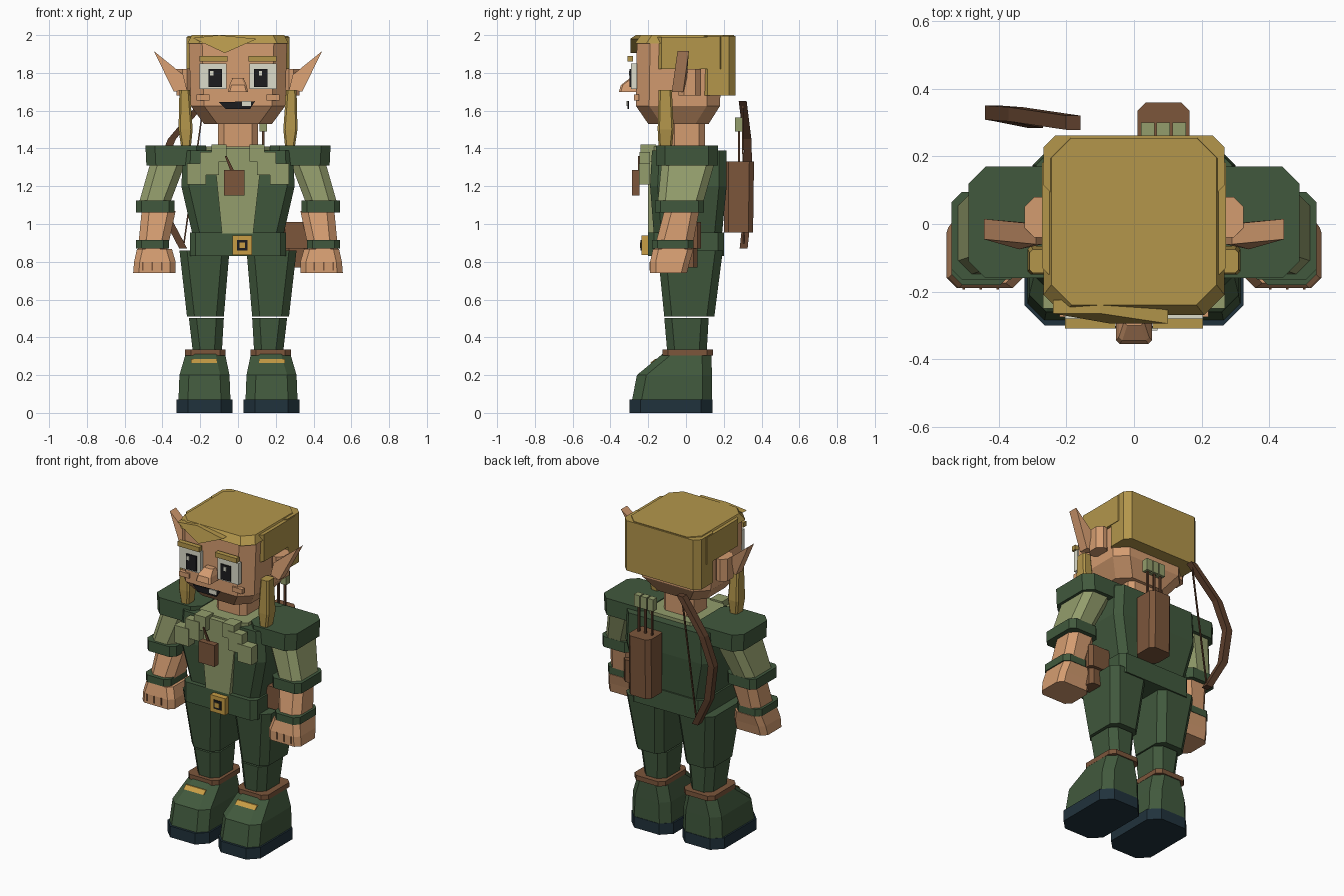
import bpy
import bmesh
from mathutils import Vector

default_cube = bpy.data.objects.get("Cube")
if default_cube:
    bpy.data.objects.remove(default_cube, do_unlink=True)


# Materials, one per flat colour
def make_material(name, hex_code):
    channels = [int(hex_code[i:i + 2], 16) / 255 for i in (0, 2, 4)]
    linear = [((c + 0.055) / 1.055) ** 2.4 for c in channels] + [1.0]
    material = bpy.data.materials.new(name)
    material.use_nodes = True
    material.diffuse_color = linear
    material.node_tree.nodes["Principled BSDF"].inputs["Base Color"].default_value = linear
    return material


dark_green = make_material("dark green cloth", "41593d")
light_green = make_material("light green cloth", "939d6c")
skin = make_material("skin", "d49c70")
hair = make_material("blond hair", "b3964b")
brown = make_material("brown leather", "7c563b")
wood = make_material("dark wood", "5d3f2c")
navy = make_material("navy sole", "20323c")
white = make_material("white", "dcdccb")
black = make_material("black", "1c1c1f")
gold = make_material("gold", "c89d45")


# Helpers: join closed rings of points into one solid
def solid(name, material, rings, side=1):
    mesh = bpy.data.meshes.new(name)
    bm = bmesh.new()
    loops = [[bm.verts.new((side * p[0], p[1], p[2])) for p in ring] for ring in rings]
    count = len(loops[0])
    for lower, upper in zip(loops, loops[1:]):
        for i in range(count):
            j = (i + 1) % count
            bm.faces.new((lower[i], lower[j], upper[j], upper[i]))
    bm.faces.new(loops[0][::-1])
    bm.faces.new(loops[-1])
    bmesh.ops.recalc_face_normals(bm, faces=bm.faces)
    bm.to_mesh(mesh)
    bm.free()
    mesh.materials.append(material)
    part = bpy.data.objects.new(name, mesh)
    bpy.context.collection.objects.link(part)
    return part


def section(z, x, y, cut):
    (x0, x1), (y0, y1) = x, y
    corners = [(x0 + cut, y0), (x1 - cut, y0), (x1, y0 + cut), (x1, y1 - cut),
               (x1 - cut, y1), (x0 + cut, y1), (x0, y1 - cut), (x0, y0 + cut)]
    return [(px, py, z) for px, py in corners]


def loft(name, material, *levels, cut=0.04, side=1):
    return solid(name, material, [section(z, x, y, cut) for z, x, y in levels], side)


def box(name, material, x, y, z, side=1):
    rings = [[(x[0], y[0], h), (x[1], y[0], h), (x[1], y[1], h), (x[0], y[1], h)] for h in z]
    return solid(name, material, rings, side)


def block(name, material, x, y, z, cut=0.03, side=1):
    return loft(name, material, (z[0], x, y), (z[1], x, y), cut=cut, side=side)


def plate(name, material, outline, y, side=1):
    return solid(name, material, [[(px, depth, pz) for px, pz in outline] for depth in y], side)


def rod(name, material, points, radius):
    rings = []
    for point in points:
        x, y, z = point
        rings.append([(x - radius, y - radius, z), (x + radius, y - radius, z),
                      (x + radius, y + radius, z), (x - radius, y + radius, z)])
    return solid(name, material, rings)


def span(half):
    return (-half, half)


# Parts that come in pairs
for label, side in (("left", 1), ("right", -1)):
    def paired(name):
        return label + "_" + name

    # Boot
    block(paired("sole"), navy, (0.03, 0.325), (-0.3, 0.14), (0, 0.07), cut=0.06, side=side)
    loft(paired("boot"), dark_green,
         (0.07, (0.04, 0.315), (-0.285, 0.137)),
         (0.2, (0.045, 0.31), (-0.26, 0.137)),
         (0.32, (0.07, 0.275), (-0.115, 0.135)), cut=0.05, side=side)
    block(paired("boot_trim"), brown, (0.065, 0.28), (-0.125, 0.142), (0.305, 0.335), side=side)
    stripe = [[(x, y, z) for x, y, z in ((0.11, -0.185 + d, 0.265), (0.25, -0.185 + d, 0.265),
               (0.25, -0.16 + d, 0.285), (0.11, -0.16 + d, 0.285))] for d in (-0.004, 0.004)]
    solid(paired("boot_stripe"), gold, stripe, side)

    # Leg
    loft(paired("shin"), dark_green, (0.33, (0.085, 0.24), (-0.1, 0.11)),
         (0.502, (0.075, 0.26), (-0.115, 0.12)), side=side)
    loft(paired("thigh"), dark_green, (0.51, (0.075, 0.27), (-0.115, 0.15)),
         (0.86, (0.045, 0.31), (-0.15, 0.195)), side=side)

    # Arm
    loft(paired("shoulder"), dark_green, (1.31, (0.17, 0.485), (-0.16, 0.17)),
         (1.415, (0.17, 0.49), (-0.16, 0.17)), cut=0.05, side=side)
    loft(paired("sleeve"), light_green, (1.11, (0.36, 0.525), (-0.15, 0.09)),
         (1.32, (0.28, 0.465), (-0.13, 0.15)), side=side)
    block(paired("sleeve_cuff"), dark_green, (0.335, 0.54), (-0.165, 0.095), (1.06, 1.125), side=side)
    loft(paired("forearm"), skin, (0.86, (0.375, 0.53), (-0.17, 0.03)),
         (1.07, (0.33, 0.51), (-0.115, 0.07)), side=side)
    block(paired("wristband"), dark_green, (0.365, 0.54), (-0.18, 0.04), (0.87, 0.915), side=side)
    loft(paired("hand"), skin, (0.74, (0.33, 0.555), (-0.19, 0.005)),
         (0.8, (0.33, 0.55), (-0.19, 0.02)),
         (0.868, (0.35, 0.535), (-0.175, 0.04)), cut=0.03, side=side)
    for step in range(3):
        x = 0.4 + step * 0.05
        box(paired("finger_gap"), brown, (x, x + 0.008), (-0.194, -0.188), (0.755, 0.8), side)

    # Stepped collar
    box(paired("collar_outer"), light_green, (0.17, 0.27), (-0.25, -0.19), (1.21, 1.32), side)
    box(paired("collar_middle"), light_green, (0.1, 0.2), (-0.245, -0.19), (1.26, 1.38), side)
    box(paired("collar_inner"), light_green, (0.06, 0.14), (-0.24, -0.16), (1.33, 1.42), side)

    # Ear and side lock
    block(paired("ear_base"), skin, (0.24, 0.325), (-0.04, 0.08), (1.68, 1.82), side=side)
    ear = []
    for push in (-0.03, 0.03):
        ear.append([(0.27, push - 0.03, 1.71), (0.34, push - 0.045, 1.7),
                    (0.445, push - 0.015, 1.915), (0.29, push - 0.03, 1.79)])
    solid(paired("ear"), skin, ear, side)
    loft(paired("side_lock"), hair, (1.4, (0.25, 0.3), (-0.145, -0.075)),
         (1.5, (0.24, 0.315), (-0.15, -0.065)),
         (1.71, (0.255, 0.31), (-0.145, -0.075)), cut=0.01, side=side)

    # Face details
    box(paired("eye"), white, (0.06, 0.205), (-0.29, -0.26), (1.715, 1.85), side)
    box(paired("pupil"), black, (0.085, 0.155), (-0.298, -0.29), (1.725, 1.82), side)
    box(paired("eye_glint"), white, (0.12 - side * 0.01, 0.138 - side * 0.01),
        (-0.303, -0.298), (1.785, 1.81), side)
    box(paired("brow"), hair, (0.055, 0.205), (-0.31, -0.28), (1.86, 1.89), side)
    box(paired("cheek"), skin, (0.15, 0.22), (-0.275, -0.25), (1.655, 1.685), side)

# Torso and clothing
loft("vest", dark_green, (0.94, span(0.24), (-0.17, 0.19)),
     (1.2, span(0.3), (-0.19, 0.215)),
     (1.39, span(0.29), (-0.18, 0.215)), cut=0.04)
plate("shirt_front", light_green, [(-0.085, 0.95), (0.08, 0.95), (0.12, 1.3),
      (0.1, 1.4), (-0.1, 1.4), (-0.12, 1.3)], (-0.2, -0.16))
block("shirt_neckline", light_green, span(0.17), (-0.17, 0.16), (1.38, 1.41))
block("belt", dark_green, span(0.255), (-0.2, 0.2), (0.83, 0.955))
box("buckle", gold, (-0.03, 0.075), (-0.235, -0.19), (0.835, 0.94))
box("buckle_hole", black, (-0.005, 0.05), (-0.24, -0.233), (0.86, 0.915))
box("buckle_pin", gold, (0.008, 0.037), (-0.244, -0.238), (0.873, 0.902))
block("belt_pouch", brown, (0.23, 0.39), (-0.07, 0.08), (0.87, 1.01), cut=0.02)
block("pouch_bottom", brown, (0.25, 0.37), (-0.04, 0.06), (0.77, 0.87), cut=0.02)
box("pendant", brown, (-0.075, 0.035), (-0.285, -0.245), (1.15, 1.285))
plate("pendant_cord", wood, [(-0.07, 1.36), (-0.06, 1.36), (-0.02, 1.28), (-0.04, 1.28)],
      (-0.255, -0.247))

# Head
block("neck", skin, span(0.105), (-0.09, 0.1), (1.37, 1.57))
loft("head", skin, (1.53, span(0.18), (-0.2, 0.12)),
     (1.625, span(0.25), (-0.265, 0.18)),
     (1.97, span(0.26), (-0.26, 0.19)), cut=0.07)
loft("nose", skin, (1.7, span(0.053), (-0.355, -0.25)),
     (1.735, span(0.045), (-0.345, -0.25)),
     (1.77, span(0.03), (-0.3, -0.25)), cut=0.01)
plate("mouth", black, [(-0.1, 1.645), (0.09, 1.65), (0.065, 1.61), (-0.065, 1.61)],
      (-0.31, -0.302))
box("tooth", white, (0.02, 0.07), (-0.316, -0.309), (1.625, 1.65))

# Hair
loft("hair_top", hair, (1.955, span(0.268), (-0.27, 0.25)),
     (2.0, span(0.245), (-0.24, 0.255)), cut=0.06)
block("hair_back", hair, span(0.268), (0.08, 0.262), (1.68, 1.995), cut=0.035)
block("hair_sides", hair, span(0.272), (-0.15, 0.2), (1.82, 1.99), cut=0.02)
fringe = [[(-0.24, depth + 0.03, 1.985), (-0.07, depth, 1.905), (0.1, depth, 1.98),
           (-0.1, depth + 0.03, 2.0)] for depth in (-0.295, -0.255)]
solid("fringe", hair, fringe)

# Quiver with arrows
loft("quiver", brown, (0.955, (0.01, 0.165), (0.2, 0.355)),
     (1.33, (0.01, 0.165), (0.2, 0.36)), cut=0.025)
for index in range(3):
    x = 0.04 + index * 0.047
    rod("arrow_shaft", wood, [(x, 0.28, 1.3), (x, 0.28, 1.5)], 0.006)
    box("arrow_fletching", light_green, (x - 0.02, x + 0.02), (0.26, 0.3), (1.49, 1.565))

# Bow and string
bow_path = [Vector(p) for p in ((-0.29, 0.305, 0.87), (-0.39, 0.325, 1.06),
            (-0.42, 0.33, 1.28), (-0.35, 0.325, 1.45), (-0.18, 0.3, 1.65))]
rod("bow", wood, bow_path, 0.021)
rod("bow_string", wood, [bow_path[0], bow_path[-1]], 0.004)
